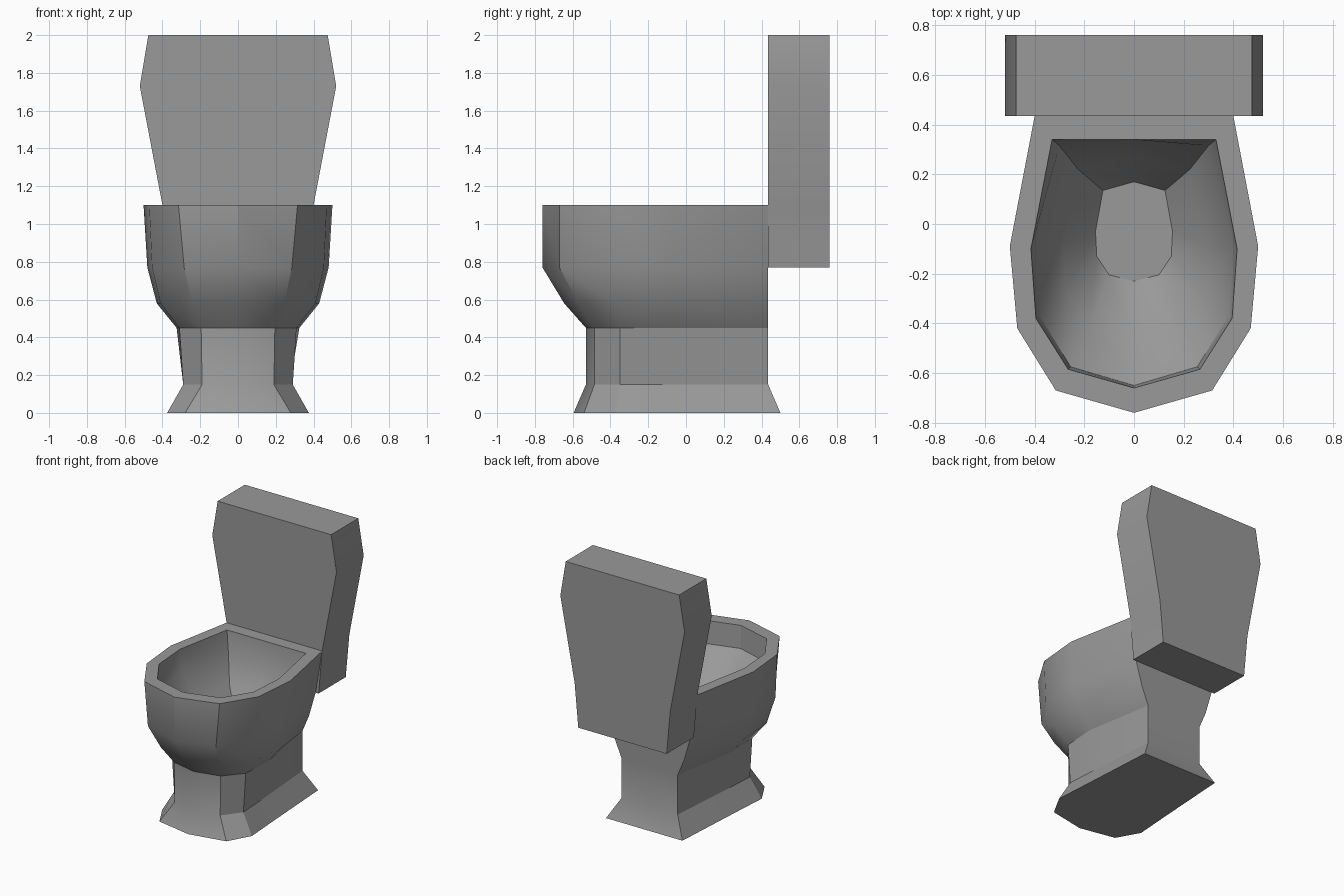
import bpy
import bmesh
import math

if "Cube" in bpy.data.objects:
    bpy.data.objects.remove(bpy.data.objects["Cube"], do_unlink=True)

porcelain = bpy.data.materials.new("grey porcelain")
porcelain.use_nodes = True
grey = (0.32, 0.32, 0.32, 1)
porcelain.diffuse_color = grey
porcelain.node_tree.nodes["Principled BSDF"].inputs["Base Color"].default_value = grey


def full_ring(half, z):
    """Mirror a half outline (back middle, sides, front tip) into a closed ring."""
    left = [(x, y, z) for x, y in half]
    right = [(-x, y, z) for x, y in half[-2:0:-1]]
    return left + right


def loft(name, rings):
    """Skin closed rings of equal length and cap both ends."""
    bm = bmesh.new()
    loops = [[bm.verts.new(p) for p in ring] for ring in rings]
    count = len(loops[0])
    for low, high in zip(loops, loops[1:]):
        for i in range(count):
            j = (i + 1) % count
            bm.faces.new((low[i], low[j], high[j], high[i]))
    bm.faces.new(loops[0])
    bm.faces.new(loops[-1])
    bmesh.ops.recalc_face_normals(bm, faces=bm.faces)
    mesh = bpy.data.meshes.new(name)
    bm.to_mesh(mesh)
    bm.free()
    mesh.materials.append(porcelain)
    obj = bpy.data.objects.new(name, mesh)
    bpy.context.collection.objects.link(obj)
    bpy.ops.object.select_all(action="DESELECT")
    obj.select_set(True)
    bpy.context.view_layer.objects.active = obj
    bpy.ops.object.shade_smooth_by_angle(angle=math.radians(30))
    return obj


# Half outlines: back middle, back corner, side, front side, front corner, tip
foot = [(0, .5), (.32, .5), (.356, -.09), (.375, -.37), (.28, -.54), (0, -.595)]
ankle = [(0, .435), (.235, .435), (.275, -.09), (.29, -.35), (.19, -.485), (0, -.53)]
neck = [(0, .435), (.235, .435), (.325, -.09), (.31, -.35), (.195, -.485), (0, -.53)]
belly = [(0, .435), (.29, .435), (.43, -.09), (.41, -.38), (.245, -.57), (0, -.645)]
shoulder = [(0, .435), (.345, .435), (.48, -.09), (.455, -.42), (.285, -.67), (0, -.76)]
rim = [(0, .435), (.4, .435), (.5, -.09), (.47, -.42), (.315, -.67), (0, -.76)]
rim_inner = [(0, .34), (.33, .34), (.415, -.1), (.395, -.38), (.265, -.585), (0, -.66)]
lip_inner = [(0, .335), (.3, .315), (.4, -.1), (.38, -.37), (.255, -.575), (0, -.65)]
basin = [(0, .27), (.225, .22), (.285, -.08), (.27, -.27), (.175, -.41), (0, -.46)]
drain = [(0, .17), (.125, .135), (.155, -.03), (.15, -.13), (.1, -.205), (0, -.23)]

# Pedestal with flared foot, and hollow bowl above it
loft("pedestal", [full_ring(foot, 0), full_ring(ankle, .15), full_ring(neck, .45)])
loft("bowl", [
    full_ring(neck, .45), full_ring(belly, .58), full_ring(shoulder, .77),
    full_ring(rim, 1.1), full_ring(rim_inner, 1.1), full_ring(lip_inner, .93),
    full_ring(basin, .76), full_ring(drain, .6),
])

# Tank: tapered slab, widest near the top
tank_sides = [(.37, .77), (.4, 1.1), (.52, 1.73), (.475, 2)]
front, back = .435, .76
loft("tank", [
    [(-w, front, z), (w, front, z), (w, back, z), (-w, back, z)]
    for w, z in tank_sides
])
